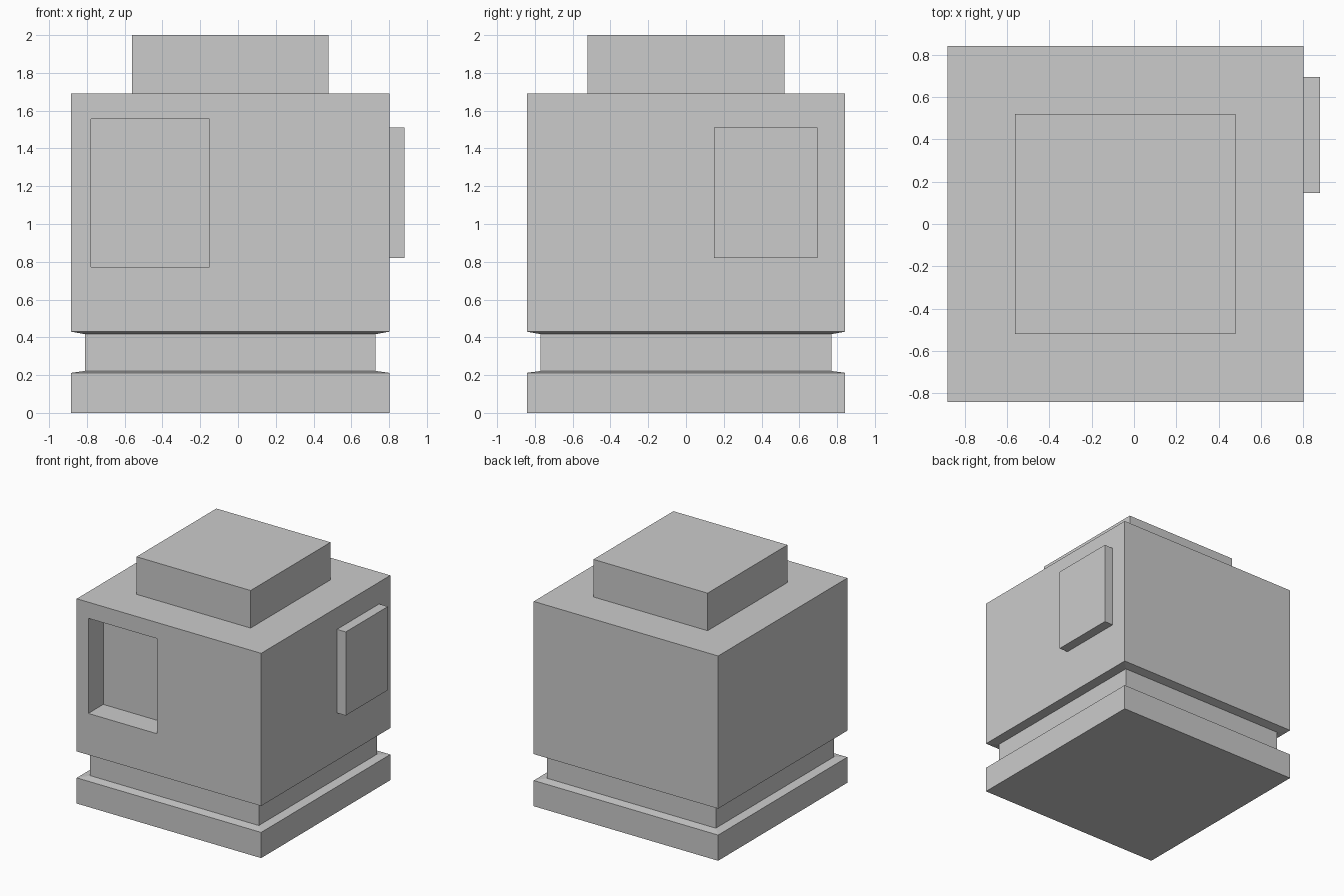
import bpy
import bmesh

if "Cube" in bpy.data.objects:
    bpy.data.objects.remove(bpy.data.objects["Cube"])

CX = -0.041  # the body sits left of centre because the side panel sticks out


def make_object(name, bm):
    bmesh.ops.recalc_face_normals(bm, faces=bm.faces)
    mesh = bpy.data.meshes.new(name)
    bm.to_mesh(mesh)
    bm.free()
    obj = bpy.data.objects.new(name, mesh)
    bpy.context.collection.objects.link(obj)
    return obj


def square_loft(name, profile):
    """Stack square rings given as (half width, height) and cap both ends."""
    bm = bmesh.new()
    rings = [[bm.verts.new((CX + sx * h, sy * h, z))
              for sx, sy in ((-1, -1), (1, -1), (1, 1), (-1, 1))]
             for h, z in profile]
    for low, high in zip(rings, rings[1:]):
        for i in range(4):
            j = (i + 1) % 4
            bm.faces.new((low[i], low[j], high[j], high[i]))
    bm.faces.new(rings[0][::-1])
    bm.faces.new(rings[-1])
    return make_object(name, bm)


def box(name, low, high):
    bm = bmesh.new()
    bmesh.ops.create_cube(bm, size=1)
    for v in bm.verts:
        v.co = [lo if c < 0 else hi for c, lo, hi in zip(v.co, low, high)]
    return make_object(name, bm)


# Body: plinth, tapered groove, main block and raised cap in one profile
body = square_loft("body", [
    (0.842, 0.0), (0.842, 0.212),
    (0.77, 0.222), (0.77, 0.417),
    (0.842, 0.43), (0.842, 1.69),
    (0.521, 1.69), (0.521, 2.0),
])

# Rectangular recess in the front face
cutter = box("recess_cutter", (-0.777, -1.0, 0.772), (-0.152, -0.647, 1.557))
cutter.hide_render = True
cut = body.modifiers.new("recess", 'BOOLEAN')
cut.operation = 'DIFFERENCE'
cut.solver = 'EXACT'
cut.object = cutter
bpy.context.view_layer.objects.active = body
bpy.ops.object.modifier_apply(modifier=cut.name)
bpy.data.objects.remove(cutter)

# Raised panel on the right side, slightly embedded in the body
box("side_panel", (0.79, 0.147, 0.82), (0.881, 0.696, 1.51))
